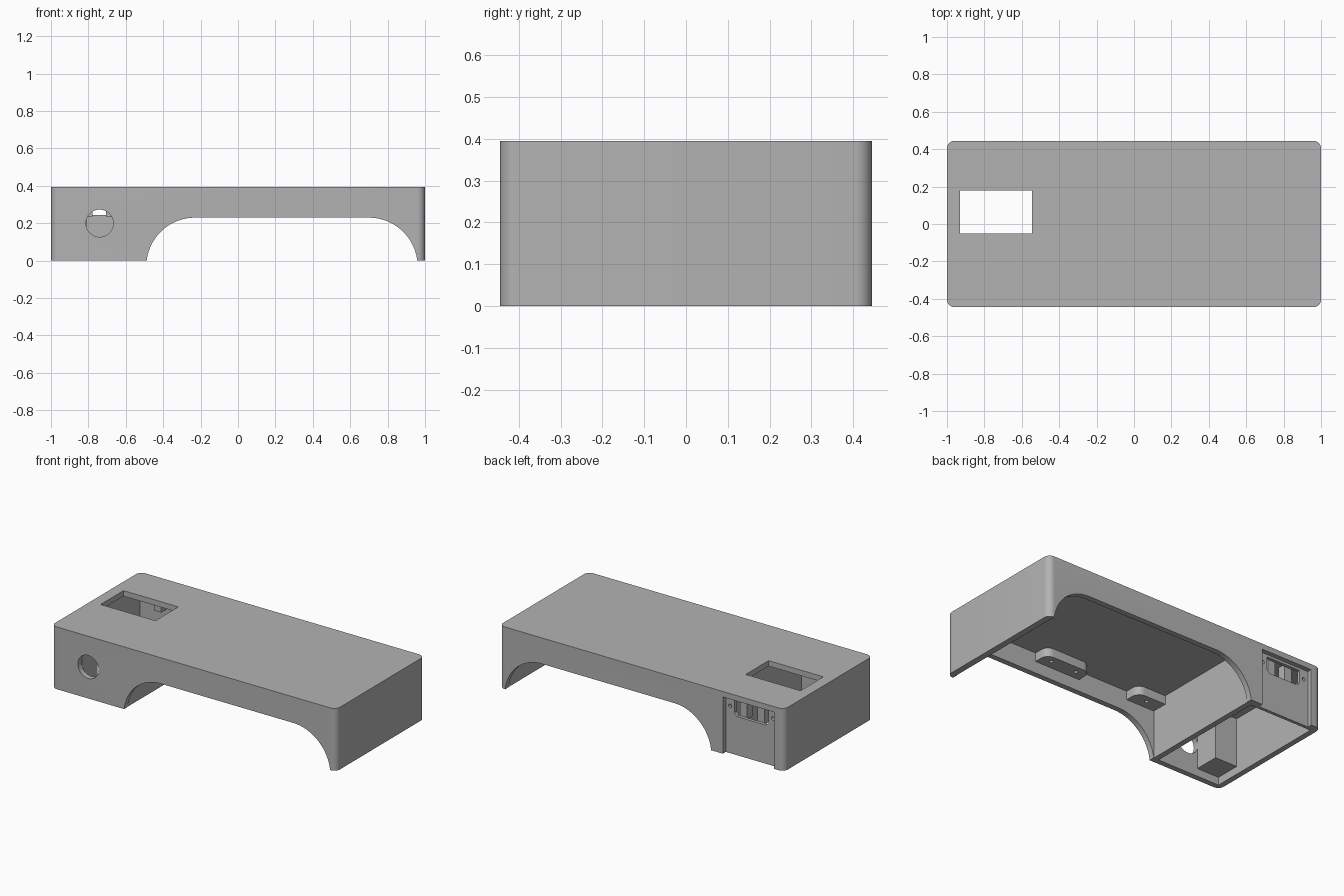
import bpy, bmesh, math

cube = bpy.data.objects.get("Cube")
if cube:
    bpy.data.objects.remove(cube, do_unlink=True)

grey = bpy.data.materials.new("plain_grey")
grey.use_nodes = True
grey.diffuse_color = (0.45, 0.45, 0.45, 1)
grey.node_tree.nodes["Principled BSDF"].inputs["Base Color"].default_value = grey.diffuse_color


def prism(name, points, low, high, axis="z"):
    """Extrude an outline along z, or an x-z outline along y."""
    bm = bmesh.new()
    place = (lambda u, v, h: (u, v, h)) if axis == "z" else (lambda u, v, h: (u, h, v))
    face = bm.faces.new([bm.verts.new(place(u, v, low)) for u, v in points])
    new = bmesh.ops.extrude_face_region(bm, geom=[face])["geom"]
    shift = place(0, 0, high - low)
    bmesh.ops.translate(bm, vec=shift, verts=[g for g in new if isinstance(g, bmesh.types.BMVert)])
    bmesh.ops.recalc_face_normals(bm, faces=bm.faces)
    mesh = bpy.data.meshes.new(name)
    bm.to_mesh(mesh)
    bm.free()
    obj = bpy.data.objects.new(name, mesh)
    mesh.materials.append(grey)
    bpy.context.collection.objects.link(obj)
    return obj


def arc(cx, cy, r, start, end, steps):
    angles = [math.radians(start + (end - start) * i / steps) for i in range(steps + 1)]
    return [(cx + r * math.cos(a), cy + r * math.sin(a)) for a in angles]


def rounded(x0, x1, y0, y1, r):
    """Rectangle outline with four rounded corners."""
    return (arc(x1 - r, y1 - r, r, 0, 90, 8) + arc(x0 + r, y1 - r, r, 90, 180, 8)
            + arc(x0 + r, y0 + r, r, 180, 270, 8) + arc(x1 - r, y0 + r, r, 270, 360, 8))


def box(name, x0, x1, y0, y1, z0, z1):
    return prism(name, [(x0, y0), (x1, y0), (x1, y1), (x0, y1)], z0, z1)


def circle(x, y, r, steps=48):
    return arc(x, y, r, 0, 360, steps)[:-1]


def cut(target, *cutters):
    """Subtract each cutter in turn and discard it."""
    bpy.context.view_layer.objects.active = target
    for cutter in cutters:
        mod = target.modifiers.new("cut", "BOOLEAN")
        mod.operation, mod.solver, mod.object = "DIFFERENCE", "EXACT", cutter
        bpy.ops.object.modifier_apply(modifier=mod.name)
        bpy.data.objects.remove(cutter, do_unlink=True)


def smooth(obj):
    bpy.ops.object.select_all(action="DESELECT")
    obj.select_set(True)
    bpy.context.view_layer.objects.active = obj
    bpy.ops.object.shade_smooth_by_angle(angle=math.radians(30))


TOP, CEIL, HALF, WALL = 0.395, 0.36, 0.445, 0.41

# Outer shell, hollowed into a long bay and a small compartment
shell = prism("shell", rounded(-1, 1, -HALF, HALF, 0.04), 0, TOP)
arch = [(-0.49, -0.1)] + arc(-0.23, -0.03, 0.26, 180, 90, 20)
arch += arc(0.70, -0.03, 0.26, 90, 0, 20) + [(0.96, -0.1)]
cut(shell,
    box("bay", -0.49, 0.96, -WALL, WALL, -0.1, CEIL),
    box("compartment", -0.965, -0.525, -WALL, 0.395, -0.1, CEIL),
    prism("arch", arch, -0.6, 0.6, "y"),
    # Top window and round front port
    box("top_window", -0.93, -0.545, -0.05, 0.18, 0.3, 0.5),
    prism("front_port", circle(-0.74, 0.2, 0.073), -0.6, -0.3, "y"),
    # Recessed rear panel with socket opening and screw holes
    box("rear_recess", -0.93, -0.57, 0.415, 0.6, -0.1, CEIL),
    prism("socket", [(-0.85, 0.245), (-0.65, 0.245), (-0.63, 0.265), (-0.63, 0.345),
                     (-0.87, 0.345), (-0.87, 0.265)], 0.38, 0.6, "y"),
    prism("screw_left", circle(-0.60, 0.3, 0.011, 16), 0.38, 0.6, "y"),
    prism("screw_right", circle(-0.90, 0.3, 0.011, 16), 0.38, 0.6, "y"))
smooth(shell)

# Column in the front corner of the compartment
box("corner_column", -0.965, -0.81, -WALL, -0.25, 0.05, CEIL)

# Clip posts behind the socket opening
for side, x in (("left", -0.68), ("right", -0.802)):
    box("socket_post_" + side, x - 0.025, x + 0.025, 0.34, 0.395, 0.235, CEIL)

# Mounting tabs under the top, mirrored front to back
for side, s in (("front", -1), ("back", 1)):
    for label, x0, x1, holes in (("middle", 0.06, 0.38, (0.13, 0.31)), ("end", -0.49, -0.29, (-0.39,))):
        r = 0.05
        y = WALL - 0.10
        inner = arc(x1 - r, y + r, r, 0, -90, 8)
        if label == "middle":
            inner += arc(x0 + r, y + r, r, 270, 180, 8)
        else:
            inner += [(x0, y)]
        outline = [(x1, WALL)] + inner + [(x0, WALL)]
        tab = prism(f"{label}_tab_{side}", [(u, v * s) for u, v in outline], 0.305, CEIL)
        cut(tab, *[prism("hole", circle(h, s * 0.355, 0.012, 16), 0.2, 0.35) for h in holes])
        smooth(tab)
